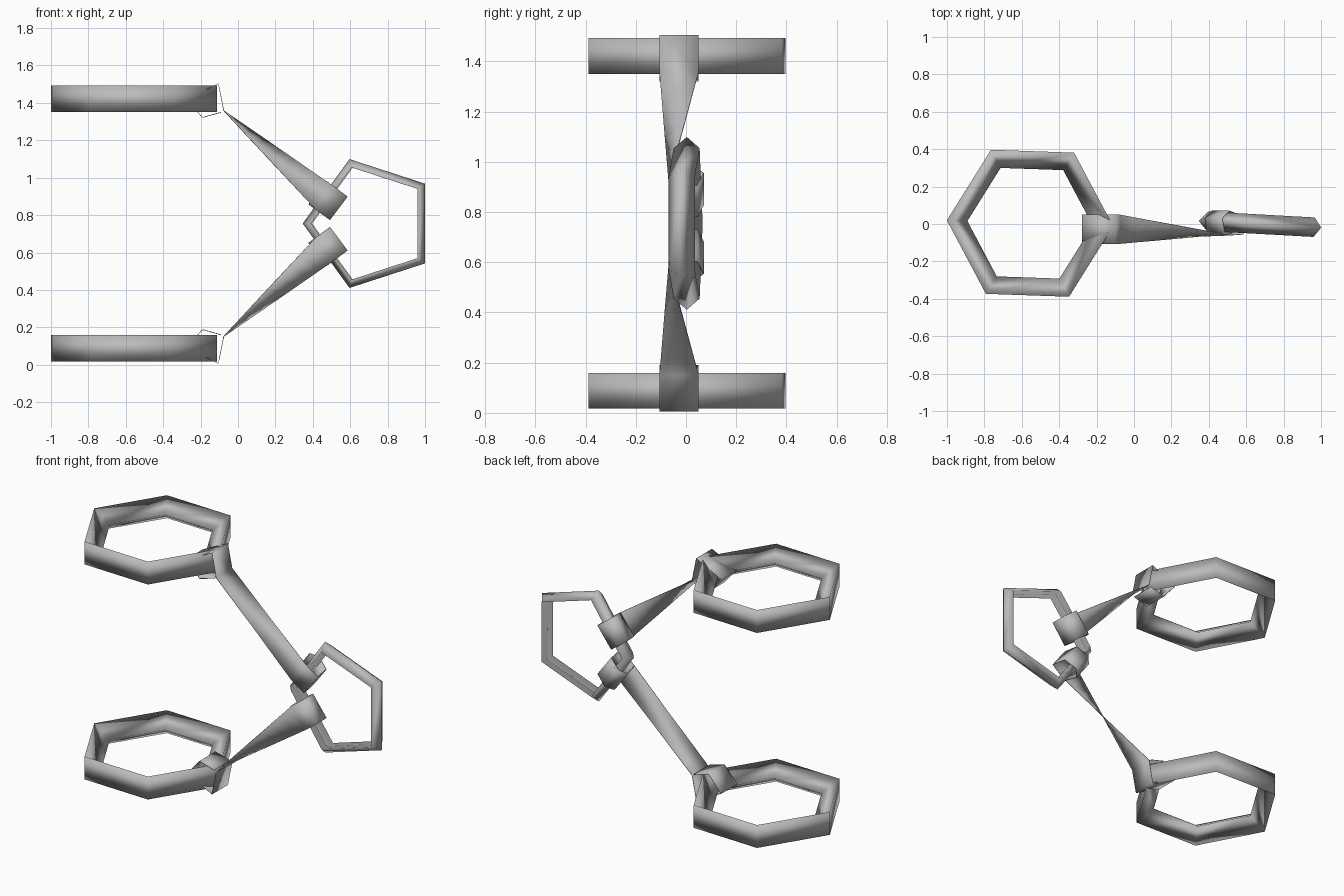
import bpy, bmesh, math
from mathutils import Vector

if "Cube" in bpy.data.objects:
    bpy.data.objects.remove(bpy.data.objects["Cube"])

MID = 0.755  # height of the mirror plane

grey = bpy.data.materials.new("plain grey")
grey.diffuse_color = (0.5, 0.5, 0.5, 1)
grey.use_nodes = True
grey.node_tree.nodes["Principled BSDF"].inputs["Base Color"].default_value = grey.diffuse_color


def make(name, verts, faces):
    me = bpy.data.meshes.new(name)
    me.from_pydata(verts, [], faces)
    bm = bmesh.new()
    bm.from_mesh(me)
    bmesh.ops.recalc_face_normals(bm, faces=bm.faces)
    bm.to_mesh(me)
    bm.free()
    me.materials.append(grey)
    me.shade_smooth()
    ob = bpy.data.objects.new(name, me)
    bpy.context.collection.objects.link(ob)
    return ob


def ring(name, sides, start, section, place):
    """Sweep a (radius, offset) section round a polygon."""
    n = len(section)
    verts, faces = [], []
    for i in range(sides):
        a = math.radians(start) + 2 * math.pi * i / sides
        verts += [place(r * math.cos(a), r * math.sin(a), h) for r, h in section]
        for j in range(n):
            k, i2 = (j + 1) % n, (i + 1) % sides
            faces.append((i * n + j, i * n + k, i2 * n + k, i2 * n + j))
    return make(name, verts, faces)


def strap(name, flip):
    """Thin band: loop round the six-sided ring, quarter twist, loop round the link."""
    across_y, across_w = Vector((0, 0.078, 0)), Vector((0.047, 0, 0.063))
    pairs = []
    # loop round the six-sided ring
    for x, z in [(-0.09, 1.35), (-0.19, 1.322), (-0.275, 1.42), (-0.105, 1.503), (-0.076, 1.358)]:
        c = Vector((x, -0.028, z))
        pairs.append((c - across_y, c + across_y))
    # straight length with a quarter twist
    a0, b0 = pairs[-1]
    c = Vector((0.46, -0.06, 0.895))
    a1, b1 = c - across_w, c + across_w
    for i in range(1, 9):
        pairs.append((a0.lerp(a1, i / 8), b0.lerp(b1, i / 8)))
    # loop round the five-sided link
    for x, y, z in [(0.538, -0.055, 0.837), (0.528, 0.045, 0.844), (0.462, 0.07, 0.892),
                    (0.425, 0.03, 0.92), (0.44, -0.05, 0.91)]:
        c = Vector((x, y, z))
        pairs.append((c - across_w, c + across_w))
    verts = [v for p in pairs for v in p]
    if flip:
        verts = [Vector((v.x, v.y, 2 * MID - v.z)) for v in verts]
    faces = [(2 * i, 2 * i + 1, 2 * i + 3, 2 * i + 2) for i in range(len(pairs) - 1)]
    ob = make(name, verts, faces)
    sol = ob.modifiers.new("thickness", 'SOLIDIFY')
    sol.thickness, sol.offset = 0.004, 0
    bpy.context.view_layer.objects.active = ob
    ob.select_set(True)
    bpy.ops.object.shade_smooth_by_angle(angle=math.radians(35))
    ob.select_set(False)


# six-sided rings with a flat outer wall and an inward ridge
hex_section = [(0.445, -0.071), (0.445, 0.071), (0.335, 0)]
for name, z in (("upper_ring", 1.422), ("lower_ring", 2 * MID - 1.422)):
    ring(name, 6, -2, hex_section, lambda x, y, h, z=z: (x - 0.556, y + 0.004, z + h))

# five-sided upright link with a flat inner wall and an outward ridge
link_section = [(0.315, -0.052), (0.362, 0), (0.315, 0.052)]
ring("link", 5, 180, link_section,
     lambda x, z, h: (x + 0.708 + 0.06 * h, h - 0.003 - 0.055 * x, z + MID))

# twisted straps joining the rings to the link
strap("upper_strap", False)
strap("lower_strap", True)
